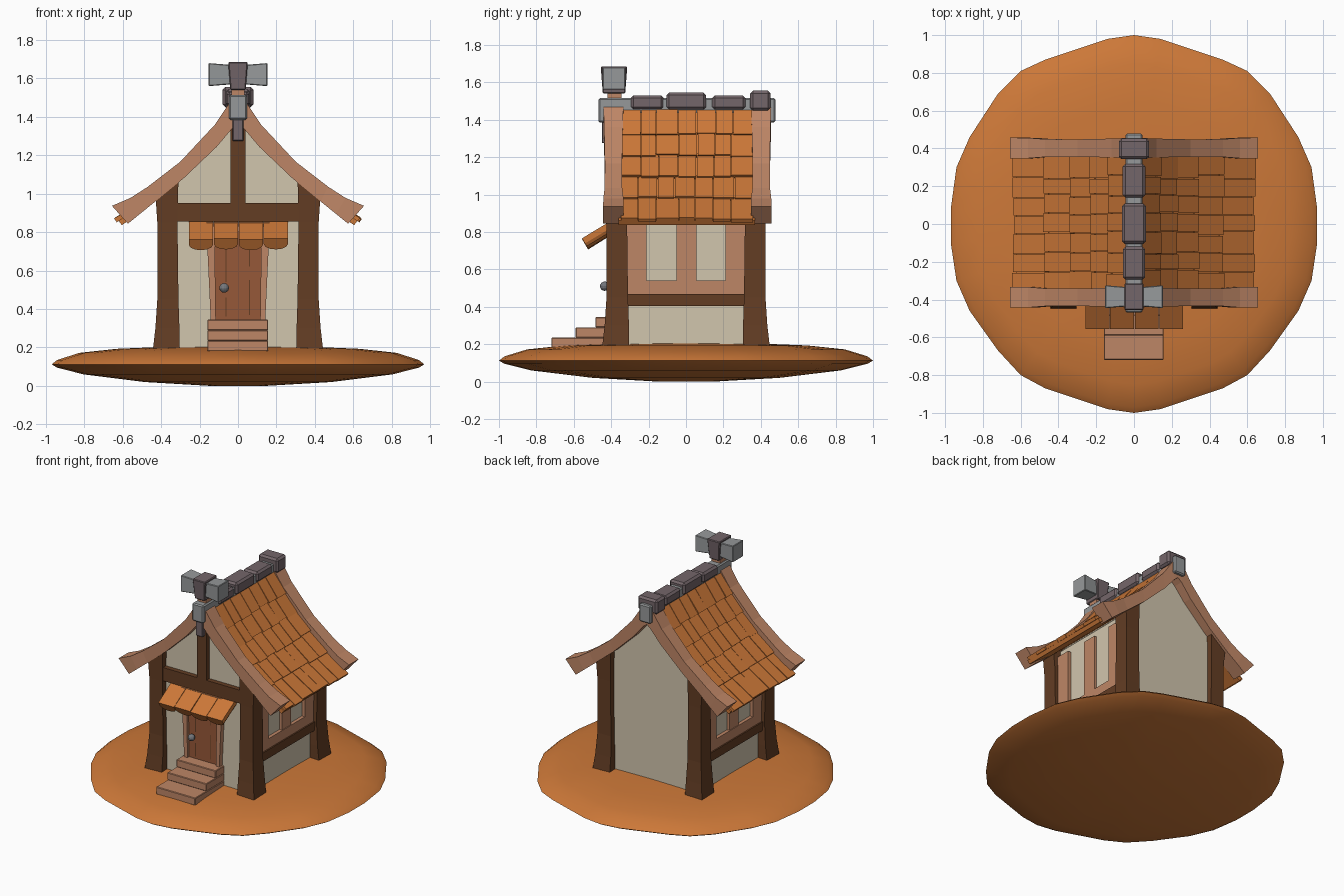
import bpy, bmesh, math, random
from mathutils import Vector

if "Cube" in bpy.data.objects:
    bpy.data.objects.remove(bpy.data.objects["Cube"])
random.seed(4)


def mat(name, *rgb):
    m = bpy.data.materials.new(name)
    lin = [c / 12.92 if c < 0.04 else ((c + 0.055) / 1.055) ** 2.4 for c in rgb]
    m.diffuse_color = (*lin, 1)
    m.use_nodes = True
    m.node_tree.nodes["Principled BSDF"].inputs["Base Color"].default_value = m.diffuse_color
    return m


ORANGE = mat("orange_clay", 0.80, 0.47, 0.22)
CREAM = mat("cream_plaster", 0.82, 0.775, 0.68)
DARK = mat("dark_timber", 0.39, 0.24, 0.14)
LIGHT = mat("light_timber", 0.745, 0.525, 0.40)
DOOR = mat("door_wood", 0.59, 0.345, 0.22)
SLATE = mat("dark_stone", 0.455, 0.40, 0.415)
GREY = mat("light_stone", 0.59, 0.60, 0.605)
STEEL = mat("knob_metal", 0.46, 0.47, 0.49)


def finish(name, bm, material, bevel=0):
    bmesh.ops.recalc_face_normals(bm, faces=bm.faces)
    if bevel:
        bmesh.ops.bevel(bm, geom=bm.edges[:], offset=bevel, segments=1, affect='EDGES')
    me = bpy.data.meshes.new(name)
    bm.to_mesh(me)
    bm.free()
    me.materials.append(material)
    ob = bpy.data.objects.new(name, me)
    bpy.context.collection.objects.link(ob)
    return ob


def loft(bm, rings):
    """Join closed rings of points and cap both ends."""
    vs = [[bm.verts.new(p) for p in r] for r in rings]
    n = len(vs[0])
    for a, b in zip(vs, vs[1:]):
        for i in range(n):
            bm.faces.new((a[i], a[(i + 1) % n], b[(i + 1) % n], b[i]))
    bm.faces.new(vs[0])
    bm.faces.new(vs[-1])


def solid(name, rings, material, bevel=0):
    bm = bmesh.new()
    loft(bm, rings)
    return finish(name, bm, material, bevel)


def rect(x0, x1, y0, y1, z):
    return [(x0, y0, z), (x1, y0, z), (x1, y1, z), (x0, y1, z)]


def box(name, x, y, z, material, bevel=0, flare=0):
    return solid(name, [rect(*x, *y, z[0]),
                        rect(x[0] - flare, x[1] + flare, y[0] - flare, y[1] + flare, z[1])],
                 material, bevel)


# Ground mound: half outline mirrored, scaled into lens-shaped rings
half = [(0, 1), (.14, .98), (.47, .87), (.6, .81), (.72, .69), (.87, .46), (.94, .3), (.97, .08),
        (.97, -.1), (.94, -.3), (.87, -.46), (.72, -.67), (.6, -.8), (.47, -.87), (.14, -.98), (0, -1)]
outline = half + [(-x, y) for x, y in half[-2:0:-1]]
lens = [(.15, 0), (.5, .02), (.83, .06), (.97, .095), (1, .112), (.97, .135), (.85, .172),
        (.65, .193), (.35, .205), (.1, .21)]
ground = solid("ground_mound", [[(x * s, y * s, z) for x, y in outline] for s, z in lens], ORANGE)
bpy.context.view_layer.objects.active = ground
ground.select_set(True)
bpy.ops.object.shade_smooth_by_angle(angle=math.radians(30))
ground.select_set(False)

# Plaster walls with gables
gable = [(-.37, .17), (.37, .17), (.37, 1.0), (0, 1.40), (-.37, 1.0)]
solid("plaster_walls", [[(x, y, z) for x, z in gable] for y in (-.385, .385)], CREAM)

# Flared corner posts
for sx in (-1, 1):
    for sy in (-1, 1):
        rings = []
        for z, o, i in ((.17, .445, .305), (.3, .43, .305), (.45, .42, .31), (.85, .42, .315)):
            rings.append([(sx * o, sy * (o + .005), z), (sx * i, sy * (o + .005), z),
                          (sx * i, sy * i, z), (sx * o, sy * i, z)])
        rings.append([(sx * .43, sy * .43, 1.0), (sx * .31, sy * .43, 1.08),
                      (sx * .31, sy * .32, 1.08), (sx * .43, sy * .32, 1.0)])
        solid("corner_post", rings, DARK)

# Front gable timbers
box("front_beam", (-.35, .35), (-.42, -.36), (.855, .952), DARK)
box("gable_post", (-.038, .038), (-.42, -.36), (.95, 1.42), DARK)

# Side windows and rails
for s in (-1, 1):
    def side(name, a, b, y, z, m):
        box(name, sorted((s * a, s * b)), y, z, m)
    side("side_rail", .34, .405, (-.32, .32), (.405, .468), DARK)
    side("window_sill", .34, .395, (-.32, .32), (.466, .54), LIGHT)
    side("window_mullion", .34, .39, (-.05, .055), (.53, .95), LIGHT)
    for t in (-1, 1):
        side("window_jamb", .34, .395, sorted((t * .21, t * .32)), (.53, .95), LIGHT)

# Door with plank grooves, frame and knob
box("door", (-.125, .125), (-.40, -.36), (.3, .84), DOOR)
for x, z0, z1 in ((-.062, .36, .46), (-.062, .54, .74), (.06, .37, .55), (.06, .62, .72)):
    box("plank_groove", (x - .003, x + .003), (-.402, -.399), (z0, z1), DARK)
for s in (-1, 1):
    solid("door_jamb", [rect(*sorted((s * .115, s * .14)), -.42, -.36, .3),
                        rect(*sorted((s * .122, s * .165)), -.42, -.36, .84)], LIGHT)
box("door_lintel", (-.165, .165), (-.42, -.36), (.80, .85), LIGHT)
bm = bmesh.new()
bmesh.ops.create_uvsphere(bm, u_segments=12, v_segments=8, radius=.025)
for v in bm.verts:
    v.co = Vector((v.co.x - .072, v.co.y * 1.0 - .435, v.co.z + .51))
finish("door_knob", bm, STEEL)

# Steps
for i, y in enumerate((-.72, -.59, -.485)):
    box("door_step", (-.16, .157), (y, -.36), (.18 + .055 * i, .235 + .055 * i), LIGHT, .004)

# Scalloped canopy tiles over the door
for i in range(4):
    cx = -.193 + .13 * i
    sec = [(-.063, 0), (.063, 0)] + [(.063 * math.cos(a), .032 + .033 * math.sin(a))
                                      for a in (k * math.pi / 6 for k in range(7))]
    solid("canopy_tile", [[(cx + x, y + d * .5, z - d * .86) for x, d in sec]
                          for y, z in ((-.38, .872), (-.556, .762 + .004 * (i % 2)))], ORANGE)

# Roof: curved deck with separate overlapping tiles
curve = [Vector((x, 0, z)) for x, z in ((.625, .865), (.46, .98), (.325, 1.095), (.215, 1.21),
                                        (.125, 1.325), (.04, 1.455))]


def normal(i):
    d = curve[min(i + 1, 5)] - curve[max(i - 1, 0)]
    return Vector((d.z, 0, -d.x)).normalized()


tiles = bmesh.new()
for s in (-1, 1):
    def at(p, y):
        return (s * p.x, y, p.z)
    rings = []
    for i, p in enumerate(curve):
        lo = p - normal(i) * .035
        up = p - normal(i) * .006
        rings.append([at(up, -.36), at(up, .37), at(lo, .37), at(lo, -.36)])
    solid("roof_deck", rings, ORANGE)
    for r in range(5):
        d = (curve[r + 1] - curve[r]).normalized()
        n = Vector((d.z, 0, -d.x))
        cuts = [-.35] + [-.25 + .1 * k + random.uniform(-.012, .012) for k in range(6)] + [.36]
        for y0, y1 in zip(cuts, cuts[1:]):
            a = curve[r] - d * random.uniform(.002, .014)
            b = curve[r + 1] + d * .01
            lift = random.uniform(.012, .018)
            loft(tiles, [[at(a + n * lift, y), at(b + n * .003, y), at(b - n * .012, y),
                          at(a - n * .008, y)] for y in (y0 + .002, y1 - .002)])
finish("roof_tiles", tiles, ORANGE)

# Curved bargeboards, swept from eave to eave
upper = [(.656, .937), (.56, .978), (.47, 1.036), (.30, 1.167), (.12, 1.36), (.05, 1.465)]
lower = [(.573, .844), (.51, .895), (.43, .96), (.28, 1.083), (.11, 1.245), (.03, 1.34)]
wide = [.055, .054, .047, .046, .05, .053]
for cy, name in ((-.388, "front_bargeboard"), (.402, "rear_bargeboard")):
    right = list(zip(upper, lower, wide))
    left = [((-u[0], u[1]), (-l[0], l[1]), w) for u, l, w in right]
    mid = [((0, 1.50), (0, 1.365), .053)]
    solid(name, [[(u[0], cy - w, u[1]), (u[0], cy + w, u[1]),
                  (l[0], cy + w, l[1]), (l[0], cy - w, l[1])]
                 for u, l, w in left + mid + right[::-1]], LIGHT)

# Ridge beam and hanging peg
box("ridge_beam", (-.046, .046), (-.468, .478), (1.385, 1.515), GREY, .008)
box("gable_peg", (-.028, .028), (-.45, -.40), (1.275, 1.40), SLATE, .004)

# Ridge stones
for y0, y1, w, z0, z1 in ((-.295, -.12, .058, 1.455, 1.53), (-.105, .108, .063, 1.455, 1.545),
                          (.14, .318, .06, 1.455, 1.53), (.343, .452, .08, 1.45, 1.555)):
    box("ridge_stone", (-w, w), (y0, y1), (z0, z1), SLATE, .014)

# Crossed finial at the front of the ridge
box("finial_neck", (-.035, .035), (-.42, -.345), (1.49, 1.55), LIGHT)
box("finial_block", (-.04, .04), (-.445, -.325), (1.54, 1.685), SLATE, .005, .011)
for s in (-1, 1):
    solid("finial_arm", [[(s * x, y, z) for y, z in ((-.385 - w, 1.62 - h), (-.385 + w, 1.62 - h),
                                                     (-.385 + w, 1.62 + h), (-.385 - w, 1.62 + h))]
                         for x, w, h in ((.03, .05, .05), (.153, .061, .06))], GREY, .004)
